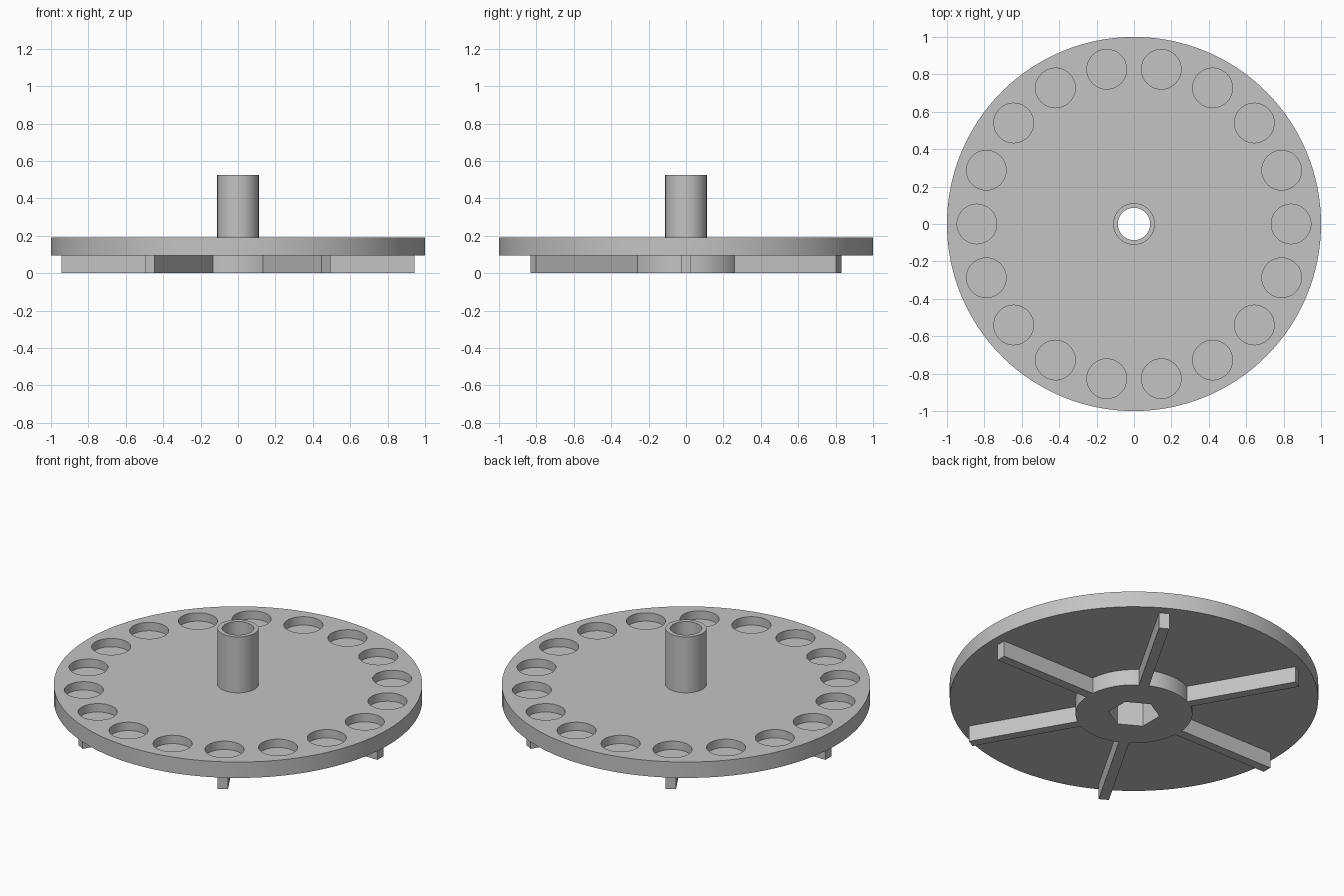
import bpy, bmesh
from math import cos, sin, pi, radians
from mathutils import Matrix

cube = bpy.data.objects.get("Cube")
if cube:
    bpy.data.objects.remove(cube, do_unlink=True)

DISC_BOTTOM, DISC_TOP, TUBE_TOP = 0.095, 0.19, 0.525
BORE, TUBE, HUB, RIB_END = 0.086, 0.111, 0.317, 0.943

grey = bpy.data.materials.new("grey_plastic")
grey.use_nodes = True
colour = (0.55, 0.55, 0.55, 1)
grey.diffuse_color = colour
grey.node_tree.nodes["Principled BSDF"].inputs["Base Color"].default_value = colour


def make_object(name, bm):
    bmesh.ops.recalc_face_normals(bm, faces=bm.faces)
    mesh = bpy.data.meshes.new(name)
    bm.to_mesh(mesh)
    bm.free()
    mesh.materials.append(grey)
    obj = bpy.data.objects.new(name, mesh)
    bpy.context.collection.objects.link(obj)
    return obj


def lathe(name, profile, sides):
    """Revolve a closed (radius, height) profile about the z axis."""
    bm = bmesh.new()
    rings = [[bm.verts.new((r * cos(2 * pi * i / sides), r * sin(2 * pi * i / sides), z))
              for r, z in profile] for i in range(sides)]
    for i, ring in enumerate(rings):
        after = rings[(i + 1) % sides]
        for j in range(len(profile)):
            k = (j + 1) % len(profile)
            bm.faces.new((ring[j], after[j], after[k], ring[k]))
    return make_object(name, bm)


def add_prism(bm, radius, sides, bottom, top, x=0, y=0):
    place = Matrix.Translation((x, y, (bottom + top) / 2))
    bmesh.ops.create_cone(bm, cap_ends=True, segments=sides, radius1=radius,
                          radius2=radius, depth=top - bottom, matrix=place)


def select_only(obj):
    bpy.ops.object.select_all(action="DESELECT")
    obj.select_set(True)
    bpy.context.view_layer.objects.active = obj


def cut(obj, cutter):
    cutter.hide_render = True
    mod = obj.modifiers.new("cut", "BOOLEAN")
    mod.operation, mod.solver, mod.object = "DIFFERENCE", "EXACT", cutter
    select_only(obj)
    bpy.ops.object.modifier_apply(modifier=mod.name)
    bpy.data.objects.remove(cutter, do_unlink=True)


# Hub, disc and central tube as one turned body
wheel = lathe("wheel_body", [
    (BORE, 0), (HUB, 0), (HUB, DISC_BOTTOM), (1, DISC_BOTTOM), (1, DISC_TOP),
    (TUBE, DISC_TOP), (TUBE, TUBE_TOP), (BORE, TUBE_TOP)], 128)

# Ring of shallow round pockets in the top
bm = bmesh.new()
for i in range(18):
    a = radians(20 * i)
    add_prism(bm, 0.106, 48, DISC_TOP - 0.05, DISC_TOP + 0.05, 0.84 * cos(a), 0.84 * sin(a))
cut(wheel, make_object("pocket_cutter", bm))

# Hexagonal socket in the underside of the hub
bm = bmesh.new()
add_prism(bm, 0.14, 6, -0.05, 0.15)
bmesh.ops.rotate(bm, verts=bm.verts, matrix=Matrix.Rotation(radians(60), 3, "Z"))
cut(wheel, make_object("socket_cutter", bm))

select_only(wheel)
bpy.ops.object.shade_smooth_by_angle(angle=radians(30))

# Six radial ribs beneath the disc
inner = HUB - 0.006
for i in range(6):
    bm = bmesh.new()
    bmesh.ops.create_cube(bm, size=1, matrix=(
        Matrix.Rotation(radians(60 * i), 4, "Z")
        @ Matrix.Translation(((inner + RIB_END) / 2, 0, DISC_BOTTOM / 2))
        @ Matrix.Diagonal((RIB_END - inner, 0.056, DISC_BOTTOM, 1))))
    make_object(f"rib_{i + 1}", bm)
